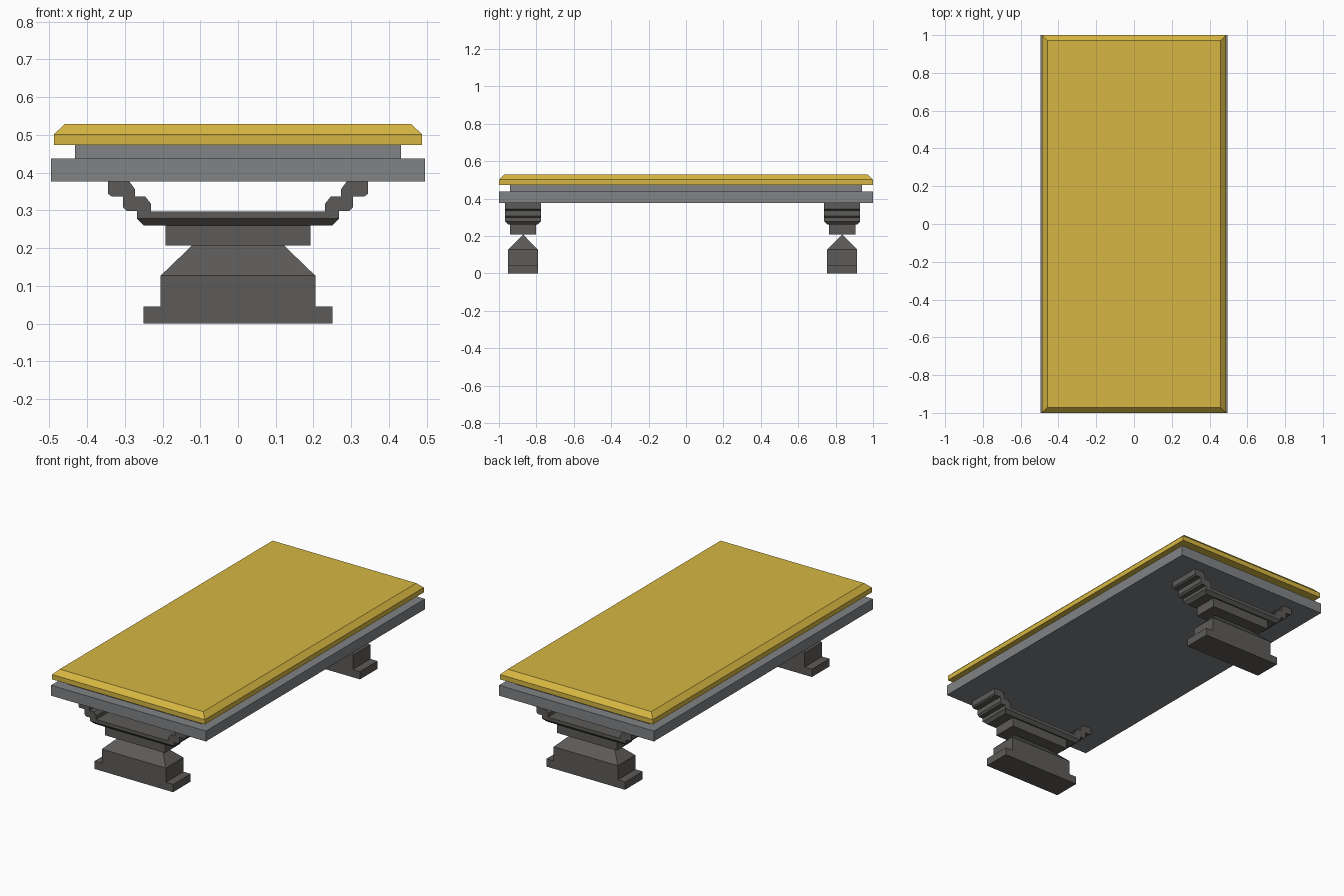
import bpy, bmesh

if "Cube" in bpy.data.objects:
    bpy.data.objects.remove(bpy.data.objects["Cube"])

def material(name, rgb):
    m = bpy.data.materials.new(name)
    m.diffuse_color = (*rgb, 1)
    m.use_nodes = True
    m.node_tree.nodes["Principled BSDF"].inputs["Base Color"].default_value = m.diffuse_color
    return m

GOLD = material("gold", (0.67, 0.47, 0.055))
GREY = material("mid grey", (0.22, 0.225, 0.235))
DARK = material("dark grey", (0.108, 0.105, 0.1))

def finish(bm, name, mat):
    bmesh.ops.remove_doubles(bm, verts=bm.verts, dist=1e-5)
    bmesh.ops.recalc_face_normals(bm, faces=bm.faces)
    me = bpy.data.meshes.new(name)
    bm.to_mesh(me)
    bm.free()
    me.materials.append(mat)
    ob = bpy.data.objects.new(name, me)
    bpy.context.collection.objects.link(ob)
    return ob

def stack(name, rings, mat, y=0):
    """Loft rectangles given as (half_x, half_y, z) from bottom to top."""
    bm = bmesh.new()
    loops = [[bm.verts.new((sx * hx, y + sy * hy, z))
              for sx, sy in ((-1, -1), (1, -1), (1, 1), (-1, 1))]
             for hx, hy, z in rings]
    bm.faces.new(loops[0])
    bm.faces.new(loops[-1])
    for a, b in zip(loops, loops[1:]):
        for i in range(4):
            j = (i + 1) % 4
            bm.faces.new((a[i], a[j], b[j], b[i]))
    return finish(bm, name, mat)

def extrude_profile(name, half, hy, mat, y):
    """Mirror a half outline (x, z) across x = 0 and extrude it along y."""
    outline = half + [(-x, z) for x, z in reversed(half)]
    bm = bmesh.new()
    face = bm.faces.new([bm.verts.new((x, y - hy, z)) for x, z in outline])
    ext = bmesh.ops.extrude_face_region(bm, geom=[face])
    moved = [v for v in ext["geom"] if isinstance(v, bmesh.types.BMVert)]
    bmesh.ops.translate(bm, verts=moved, vec=(0, 2 * hy, 0))
    return finish(bm, name, mat)

# Table top: slab, recessed layer, bevelled gold cover
stack("slab", [(0.495, 1, 0.377), (0.495, 1, 0.437)], GREY)
stack("recessed_layer", [(0.432, 0.94, 0.437), (0.432, 0.94, 0.473)], GREY)
stack("gold_cover", [(0.488, 1, 0.473), (0.488, 1, 0.501), (0.459, 0.972, 0.529)], GOLD)

# Half outline of the stepped bracket: outer side going up, inner side going down
BRACKET = [(0.268, 0.278), (0.268, 0.298), (0.295, 0.298), (0.304, 0.308), (0.304, 0.337),
           (0.335, 0.337), (0.344, 0.344), (0.344, 0.378), (0.289, 0.378), (0.273, 0.356),
           (0.273, 0.337), (0.246, 0.337), (0.230, 0.317), (0.230, 0.297)]

# Two supports, one near each end
for side, y in (("front", -0.871), ("back", 0.835)):
    extrude_profile(side + "_foot", [(0.251, 0), (0.251, 0.045), (0.205, 0.045),
                                     (0.205, 0.127)], 0.08, DARK, y)
    stack(side + "_foot_roof", [(0.205, 0.08, 0.127), (0.122, 0.0005, 0.207)], DARK, y)
    stack(side + "_block", [(0.192, 0.07, 0.207), (0.192, 0.07, 0.261)], DARK, y)
    stack(side + "_bracket_base", [(0.25, 0.078, 0.26), (0.268, 0.096, 0.278)], DARK, y)
    extrude_profile(side + "_bracket", BRACKET, 0.096, DARK, y)
